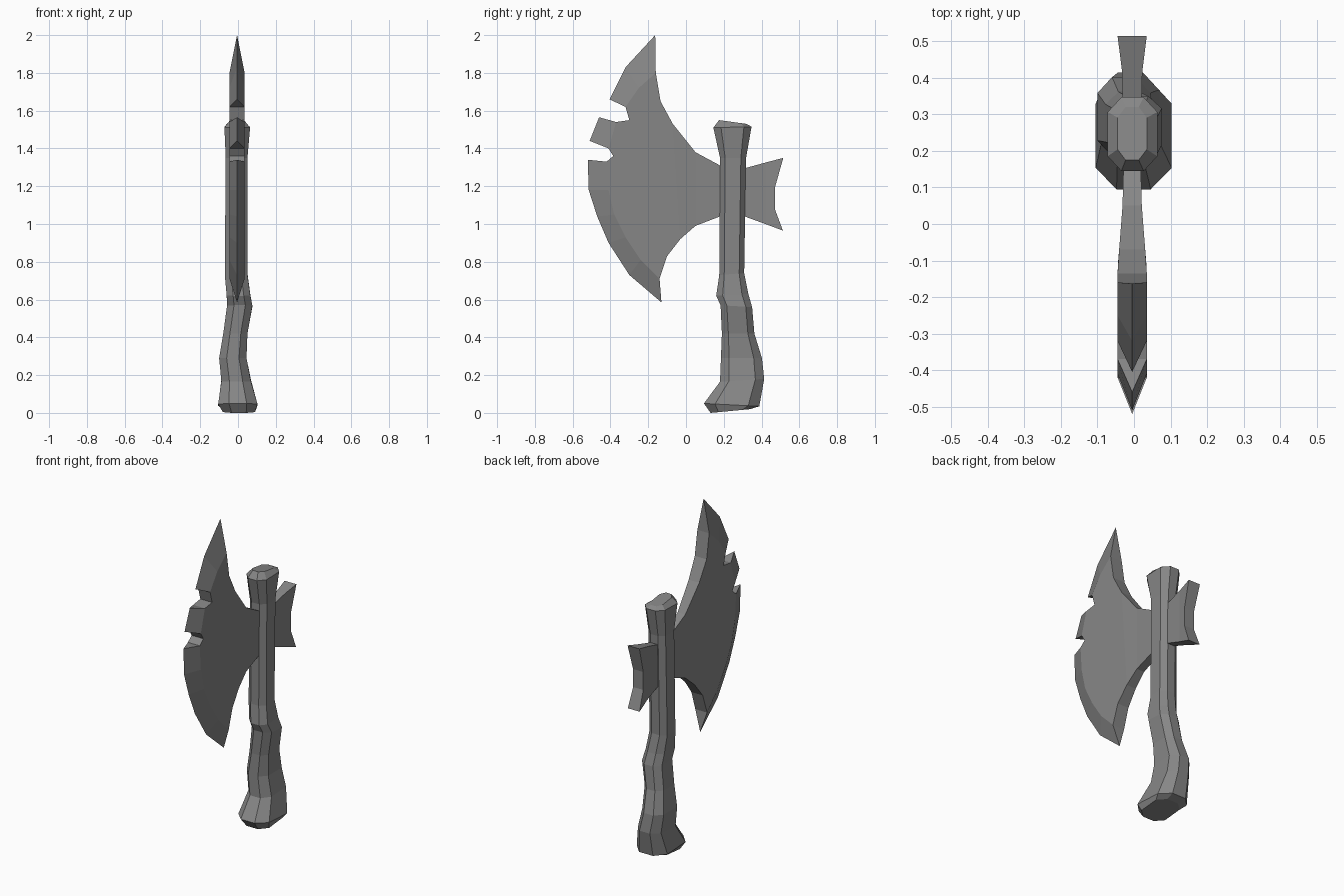
import bpy, bmesh

if "Cube" in bpy.data.objects:
    bpy.data.objects.remove(bpy.data.objects["Cube"])

CX = -0.005  # blade centre plane

# Dark grey for every part
grey = bpy.data.materials.new("dark_grey")
grey.diffuse_color = (0.24, 0.24, 0.24, 1)
grey.use_nodes = True
grey.node_tree.nodes["Principled BSDF"].inputs["Base Color"].default_value = grey.diffuse_color


def finish(name, bm):
    bmesh.ops.remove_doubles(bm, verts=bm.verts, dist=0.0001)
    bmesh.ops.recalc_face_normals(bm, faces=bm.faces)
    mesh = bpy.data.meshes.new(name)
    bm.to_mesh(mesh)
    bm.free()
    mesh.materials.append(grey)
    obj = bpy.data.objects.new(name, mesh)
    bpy.context.collection.objects.link(obj)
    return obj


def half_thickness(y):
    # thin at the handle, swelling toward both ends
    keys = [(-0.12, 0.040), (0.03, 0.027), (0.15, 0.023), (0.33, 0.025), (0.42, 0.028), (0.515, 0.040)]
    if y <= keys[0][0]:
        return keys[0][1]
    for (a, ta), (b, tb) in zip(keys, keys[1:]):
        if y <= b:
            return ta + (tb - ta) * (y - a) / (b - a)
    return keys[-1][1]


def face(bm, pts):
    bm.faces.new([bm.verts.new(p) for p in pts])


def side(p, s):
    return (CX + s * half_thickness(p[0]), p[0], p[1])


def mid(p):
    return (CX, p[0], p[1])


def plate(bm, polygons):
    for poly in polygons:
        for s in (-1, 1):
            face(bm, [side(p, s) for p in poly])


def walls(bm, chain):
    for a, b in zip(chain, chain[1:]):
        face(bm, [side(a, -1), side(b, -1), side(b, 1), side(a, 1)])


# Axe blade: flat body with three bevelled edge sections between notches
upper = [(0.25, 1.29), (0.18, 1.31), (0.05, 1.38), (-0.07, 1.53), (-0.135, 1.65), (-0.16, 1.80)]
lower = [(-0.14, 0.71), (-0.10, 0.83), (-0.03, 0.92), (0.05, 0.99), (0.18, 1.04), (0.25, 1.05)]
notch_1 = [(-0.32, 1.62), (-0.30, 1.55), (-0.37, 1.54)]
notch_2 = [(-0.41, 1.40), (-0.385, 1.36), (-0.42, 1.33)]
inner = [
    [upper[-1], (-0.25, 1.72), notch_1[0]],
    [notch_1[-1], notch_2[0]],
    [notch_2[-1], (-0.41, 1.18), (-0.38, 1.05), (-0.32, 0.93), (-0.24, 0.81), lower[0]],
]
outer = [
    [(-0.163, 2.0), (-0.32, 1.83), (-0.405, 1.66)],
    [(-0.46, 1.565), (-0.51, 1.44)],
    [(-0.52, 1.34), (-0.515, 1.18), (-0.47, 1.04), (-0.41, 0.90), (-0.30, 0.73), (-0.130, 0.585)],
]
bm = bmesh.new()
body = upper[3:] + inner[0][1:] + notch_1[1:] + notch_2 + inner[2][1:] + lower[1:3]
strips = [[upper[i], upper[i + 1], lower[4 - i], lower[5 - i]] for i in range(3)]
plate(bm, [body] + strips)
for chain in (upper, notch_1, notch_2, lower, [lower[-1], upper[0]]):
    walls(bm, chain)
for ins, outs in zip(inner, outer):
    for i in range(len(ins) - 1):
        for s in (-1, 1):
            face(bm, [side(ins[i], s), side(ins[i + 1], s), mid(outs[i + 1]), mid(outs[i])])
    for i in (0, -1):
        face(bm, [side(ins[i], -1), side(ins[i], 1), mid(outs[i])])
finish("axe_blade", bm)

# Flared rear poll
top = [(0.25, 1.28), (0.31, 1.295), (0.42, 1.325), (0.515, 1.35)]
bottom = [(0.25, 1.055), (0.31, 1.04), (0.42, 1.0), (0.513, 0.965)]
rear = [top[-1], (0.47, 1.19), (0.47, 1.08), bottom[-1]]
bm = bmesh.new()
plate(bm, [[top[i], top[i + 1], bottom[i + 1], bottom[i]] for i in range(2)])
plate(bm, [[top[2], top[3], rear[1]], [top[2], rear[1], rear[2], bottom[2]], [bottom[2], rear[2], bottom[3]]])
for chain in (top, rear, bottom, [top[0], bottom[0]]):
    walls(bm, chain)
finish("rear_poll", bm)

# Handle: octagonal rings as (z front, z back, y front, y back, x left, x right)
rings = [
    (0.00, 0.02, 0.13, 0.34, -0.080, 0.090),
    (0.05, 0.035, 0.095, 0.388, -0.105, 0.103),
    (0.165, 0.18, 0.18, 0.414, -0.088, 0.068),
    (0.29, 0.29, 0.185, 0.402, -0.100, 0.045),
    (0.42, 0.42, 0.19, 0.362, -0.078, 0.050),
    (0.57, 0.56, 0.183, 0.350, -0.058, 0.076),
    (0.62, 0.63, 0.16, 0.330, -0.060, 0.065),
    (0.73, 0.74, 0.176, 0.308, -0.070, 0.050),
    (1.35, 1.35, 0.18, 0.318, -0.065, 0.050),
    (1.51, 1.515, 0.145, 0.347, -0.072, 0.064),
    (1.55, 1.53, 0.175, 0.320, -0.045, 0.035),
]
octagon = [(-0.45, -1), (0.45, -1), (1, -0.6), (1, 0.6), (0.45, 1), (-0.45, 1), (-1, 0.6), (-1, -0.6)]
bm = bmesh.new()
loops = []
for zf, zb, y0, y1, x0, x1 in rings:
    loops.append([bm.verts.new(((x0 + x1) / 2 + u * (x1 - x0) / 2,
                                (y0 + y1) / 2 + v * (y1 - y0) / 2,
                                zf + (zb - zf) * (v + 1) / 2)) for u, v in octagon])
for a, b in zip(loops, loops[1:]):
    for i in range(8):
        j = (i + 1) % 8
        bm.faces.new((a[i], a[j], b[j], b[i]))
bm.faces.new(loops[0])
bm.faces.new(loops[-1])
finish("handle", bm)
